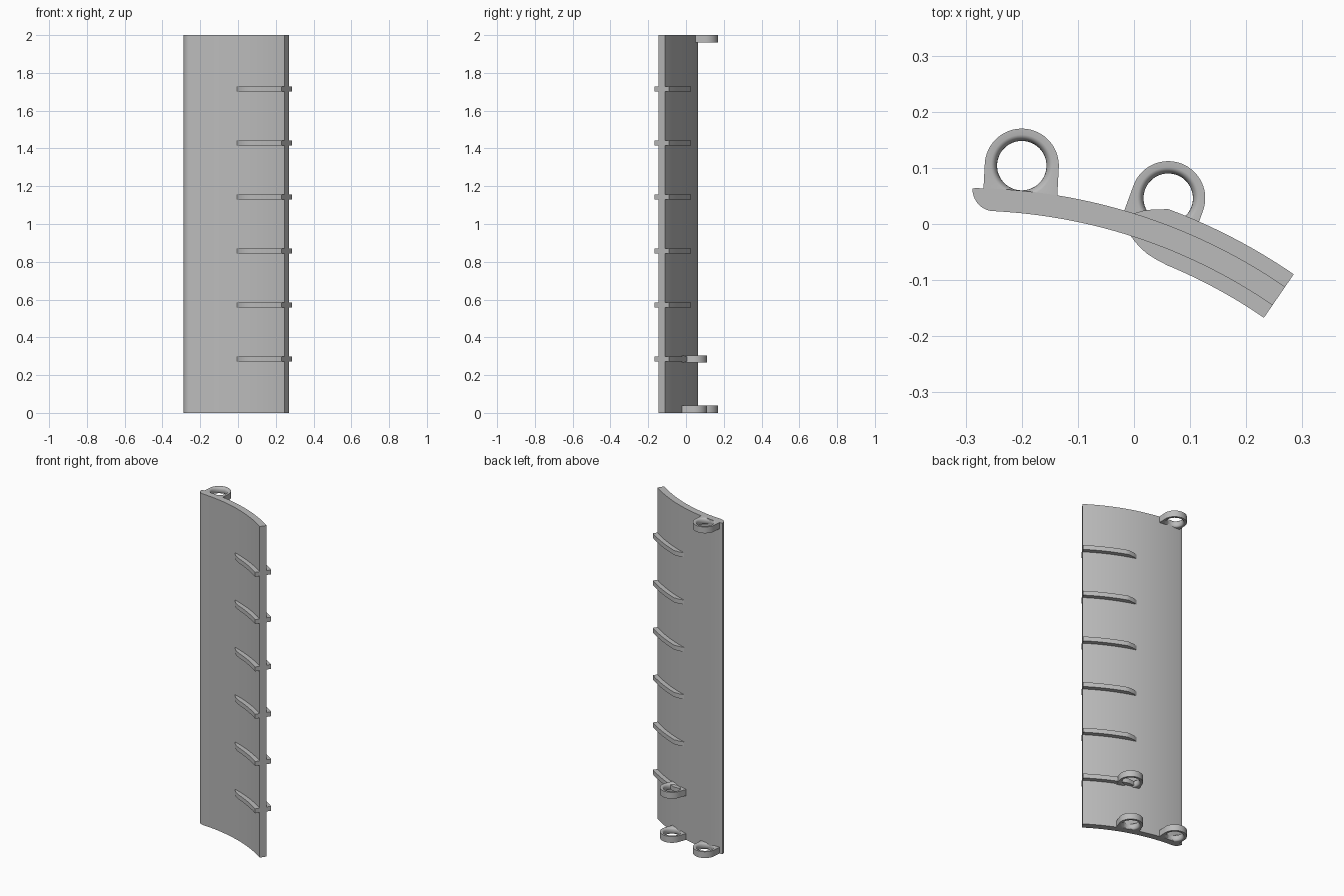
import bpy, bmesh, math
from mathutils import Vector

if "Cube" in bpy.data.objects:
    bpy.data.objects.remove(bpy.data.objects["Cube"])

grey = bpy.data.materials.new("mid grey")
grey.diffuse_color = (0.5, 0.5, 0.5, 1)
grey.use_nodes = True
grey.node_tree.nodes["Principled BSDF"].inputs["Base Color"].default_value = grey.diffuse_color

# The whole shell follows one large arc
CX, CY = -0.297, -0.936
END = math.radians(34.5)          # arc angle of the right edge


def arc(r, a0, a1, n=28):
    """Points on the shell arc, angles measured from +y towards +x."""
    return [(CX + r * math.sin(a0 + (a1 - a0) * i / n),
             CY + r * math.cos(a0 + (a1 - a0) * i / n)) for i in range(n + 1)]


def ang(x, r):
    return math.asin((x - CX) / r)


def finish(name, bm):
    bmesh.ops.recalc_face_normals(bm, faces=bm.faces[:])
    me = bpy.data.meshes.new(name)
    bm.to_mesh(me)
    bm.free()
    ob = bpy.data.objects.new(name, me)
    bpy.context.collection.objects.link(ob)
    me.materials.append(grey)
    bpy.ops.object.select_all(action='DESELECT')
    ob.select_set(True)
    bpy.context.view_layer.objects.active = ob
    bpy.ops.object.shade_smooth_by_angle(angle=math.radians(30))
    return ob


def extrude_outline(name, pts, z0, z1):
    bm = bmesh.new()
    f = bm.faces.new([bm.verts.new((x, y, z0)) for x, y in pts])
    g = bmesh.ops.extrude_face_region(bm, geom=[f])
    top = [v for v in g["geom"] if isinstance(v, bmesh.types.BMVert)]
    bmesh.ops.translate(bm, verts=top, vec=(0, 0, z1 - z0))
    return finish(name, bm)


# Curved panel with a rounded left edge
corner = [(-0.25 - 0.038 * math.sin(t), 0.063 - 0.040 * math.cos(t))
          for t in [math.pi / 2 * i / 10 for i in range(11)]]
panel = arc(1.0, END, ang(-0.283, 1.0)) + corner[::-1] + arc(0.96, ang(-0.235, 0.96), END)
extrude_outline("curved_panel", panel, 0, 2)

# Ribs wrapping the right half, tapering into the panel at their left end
rib = (arc(1.027, END, ang(0.06, 1.027), 16)
       + [(0.045, 0.0255), (0.03, 0.0255), (0.015, 0.0235), (0.0, 0.019),
          (-0.006, -0.021), (0.002, -0.032), (0.012, -0.043), (0.024, -0.0535),
          (0.04, -0.0635)]
       + arc(0.933, ang(0.06, 0.933), END, 16))
for k in range(1, 7):
    z = 2 * k / 7
    extrude_outline(f"rib_{k}", rib, z - 0.0135, z + 0.0135)


# Hinge eyes: ring with a rounded bore, squared off towards the panel
def hinge_eye(name, x, y, tilt, z0, height=0.038):
    R, bore, flare, depth, n, m = 0.066, 0.044, 0.011, 0.062, 64, 10
    bm = bmesh.new()
    rows = []
    for i in range(n):
        a = 2 * math.pi * i / n
        s, c = math.sin(a), math.cos(a)      # a = 0 points to the panel
        r = R
        if c > 1e-6:
            r = min(R / max(abs(s), 1e-6), depth / c)
        d = Vector((-math.sin(tilt) * c + math.cos(tilt) * s,
                    -math.cos(tilt) * c - math.sin(tilt) * s, 0))
        prof = [(r, 0), (r, height)]
        for j in range(m + 1):
            t = math.pi * j / m
            prof.append((bore + flare * (1 - math.sin(t)),
                         height / 2 * (1 + math.cos(t))))
        rows.append([bm.verts.new(Vector((x, y, z0 + h)) + d * q) for q, h in prof])
    for i in range(n):
        p, q = rows[i], rows[(i + 1) % n]
        for j in range(len(p)):
            k = (j + 1) % len(p)
            bm.faces.new((p[j], q[j], q[k], p[k]))
    finish(name, bm)


for label, z in (("bottom", 0), ("top", 2 - 0.038)):
    hinge_eye(f"left_hinge_eye_{label}", -0.2, 0.104, math.radians(3), z)
for label, z in (("bottom", 0), ("upper", 2 / 7 - 0.019)):
    hinge_eye(f"middle_hinge_eye_{label}", 0.061, 0.046, math.radians(20), z)
